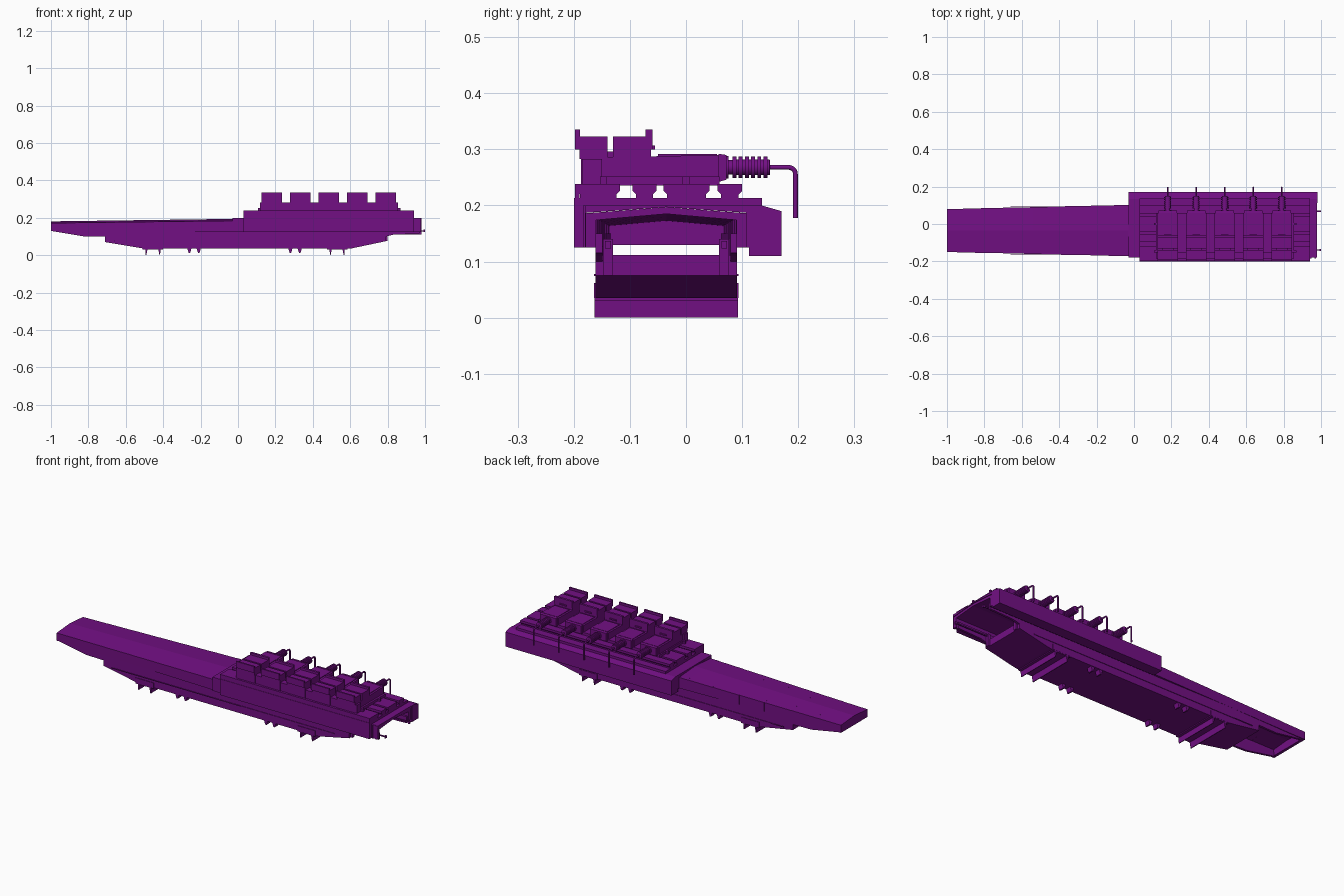
import bpy, bmesh, math
from mathutils import Vector

if "Cube" in bpy.data.objects:
    bpy.data.objects.remove(bpy.data.objects["Cube"])

MAT = bpy.data.materials.new("purple_paint")
MAT.diffuse_color = (0.17, 0.005, 0.23, 1)
MAT.use_nodes = True
MAT.node_tree.nodes["Principled BSDF"].inputs["Base Color"].default_value = MAT.diffuse_color
C = -0.035                                   # y of the hull centreline


def finish(name, bm):
    bmesh.ops.recalc_face_normals(bm, faces=bm.faces)
    me = bpy.data.meshes.new(name)
    bm.to_mesh(me)
    bm.free()
    me.materials.append(MAT)
    ob = bpy.data.objects.new(name, me)
    bpy.context.collection.objects.link(ob)
    return ob


def loft(name, rings):
    """Skin closed rings of equal length and cap both ends."""
    bm = bmesh.new()
    vs = [[bm.verts.new(p) for p in r] for r in rings]
    n = len(vs[0])
    for a, b in zip(vs, vs[1:]):
        for i in range(n):
            bm.faces.new((a[i], a[(i + 1) % n], b[(i + 1) % n], b[i]))
    bm.faces.new(vs[0])
    bm.faces.new(vs[-1])
    return finish(name, bm)


def along_x(name, pts, x0, x1):
    return loft(name, [[(x, y, z) for y, z in pts] for x in (x0, x1)])


def along_y(name, pts, y0, y1):
    return loft(name, [[(x, y, z) for x, z in pts] for y in (y0, y1)])


def box(name, x0, x1, y0, y1, z0, z1):
    return along_x(name, [(y0, z0), (y1, z0), (y1, z1), (y0, z1)], x0, x1)


def lathe_y(name, x, z, prof, n=16):
    ob = loft(name, [[(x + r * math.cos(i * math.tau / n), y, z + r * math.sin(i * math.tau / n))
                      for i in range(n)] for y, r in prof])
    for p in ob.data.polygons:
        p.use_smooth = len(p.vertices) == 4
    ob.data.set_sharp_from_angle(angle=math.radians(35))
    return ob


def tube(name, pts, r):
    cu = bpy.data.curves.new(name, 'CURVE')
    cu.dimensions = '3D'
    cu.bevel_depth = r
    cu.bevel_resolution = 2
    cu.use_fill_caps = True
    sp = cu.splines.new('POLY')
    sp.points.add(len(pts) - 1)
    for p, q in zip(sp.points, pts):
        p.co = (*q, 1)
    cu.materials.append(MAT)
    bpy.context.collection.objects.link(bpy.data.objects.new(name, cu))


def shell_section(x, w, top, ridge, low, t):
    """Peaked roof with side skirts, open underneath."""
    return [(x, C + y, z) for y, z in (
        (-w, low), (-w, top), (0, ridge), (w, top), (w, low),
        (w - t, low), (w - t, top - t * .6), (0, ridge - t * .6), (-w + t, top - t * .6), (-w + t, low))]


# Telescoping roof over the long nose, each segment slightly larger than the last
xs = [-1, -.85, -.70, -.54, -.39, -.23, -.08, .02]
for i, (a, b) in enumerate(zip(xs, xs[1:])):
    rings = []
    for x in (a, b):
        f = (x + 1) / 1.02
        w = .114 + .024 * f + (.0012 if x == a else 0)
        rings.append(shell_section(x, w, .172 + .013 * f, .181 + .014 * f, .130 - .005 * f, .014))
    loft(f"roof_segment_{i}", rings)
along_x("nose_cap", [(C - .112, .13), (C + .112, .13), (C + .112, .172), (C, .18), (C - .112, .172)], -1, -.985)
loft("rear_roof", [shell_section(x, .145, .186, .197, .125, .02) for x in (-.03, .975)])

# Hull side plates, tapering towards the nose
side = [(-1, .13), (-.82, .10), (-.71, .10), (-.71, .07), (-.5, .035), (.6, .035),
        (.79, .075), (.79, .10), (.83, .11), (.97, .115), (.97, .15), (-.5, .15), (-1, .15)]
for s in (-1, 1):
    def hw(x):
        return .110 + .016 * min(1, (x + 1) / .5)
    loft(f"hull_side_{'front' if s < 0 else 'back'}",
         [[(x, C + s * (hw(x) - d), z) for x, z in side] for d in (0, .012)])
    yo = C + s * .126
    box("hull_side_strake", -.66, .70, *sorted((yo, yo + s * .003)), .074, .078)
    for x in (-.455, .53):
        box("hull_side_panel", x - .055, x + .055, *sorted((yo, yo + s * .003)), .035, .062)

# Closed belly pan with sloping ends
along_y("belly_pan", [(-.71, .07), (-.5, .035), (.6, .035), (.79, .075), (.79, .112),
                      (.775, .112), (.775, .085), (.595, .047), (-.495, .047), (-.695, .08),
                      (-.695, .112), (-.71, .112)], C - .118, C + .118)

# Support feet: full-width crossbars and small edge nubs
for x in (-.455, .53):
    for dx in (-.034, .034):
        s = 1 if dx > 0 else -1
        along_y("foot_crossbar", [(x + dx - .006, .036), (x + dx + .006, .036),
                                  (x + dx + .002 + s * .003, 0), (x + dx - .002 + s * .003, 0)], C - .128, C + .128)
    box("foot_plate", x - .055, x + .055, C - .128, C + .128, .030, .037)
for x in (-.26, -.21, .28, .33):
    for s in (-1, 1):
        y = C + s * .108
        along_y("foot_nub", [(x - .011, .036), (x + .011, .036), (x + .004, .012), (x - .004, .012)], y - .015, y + .015)

# Rear hood around the roof
U = [(-.18, .125), (-.18, .2), (.112, .2), (.112, .125), (.108, .125), (.108, .187),
     (C, .197), (-.178, .187), (-.178, .125)]
along_x("hood_collar", U, -.03, .978)
along_x("hood_back_panel", [(.112, .11), (.17, .11), (.17, .19), (.135, .2), (.135, .213), (.10, .213),
                            (.10, .199), (.112, .199)], .03, .94)
for a, b in ((-.03, .03), (.94, .98)):
    along_x("hood_back_panel_end", [(.112, .11), (.17, .11), (.17, .19), (.135, .2), (.112, .2)], a, b)
box("hood_front_wall", .03, .94, -.2, -.18, .125, .213)
box("hood_front_lower_lip", .03, .94, -.2, -.178, .125, .13)
box("hood_deck", .03, .94, -.2, .11, .198, .213)
for x in (.945, .97):
    box("hood_end_rib", x - .004, x + .004, -.184, -.178, .125, .2)

# Lengthwise rails on the deck, with open channels between
for a, b in ((-.195, -.118), (-.095, -.053), (-.040, .042), (.056, .10)):
    e = .006
    along_x("deck_rail", [(a + e, .212), (b - e, .212), (b - e, .220), (b, .226), (b, .238), (a, .238),
                          (a, .226), (a + e, .220)], .03, .94)
box("front_fascia", .03, .94, -.198, -.19, .205, .238)

# Continuous bed under the row of modules
box("module_bed", .118, .855, -.185, .06, .236, .252)
box("module_bed_front", .118, .855, -.185, -.150, .25, .283)

for i in range(5):
    x = .18 + .1525 * i
    a, b = x - .055, x + .055
    # Main module body with chamfered back
    along_x("module_body", [(-.187, .237), (.058, .237), (.058, .29), (-.187, .285)], a, b)
    along_x("module_back", [(.058, .242), (.072, .246), (.072, .29), (.058, .292)], a + .006, b - .006)
    box("module_lid", a + .01, b - .01, -.05, .055, .285, .292)
    # Raised twin blocks and flanges on top
    box("module_top_front", a, b, -.190, -.140, .283, .323)
    box("module_top_back", a, b, -.130, -.062, .283, .323)
    box("module_top_web", x - .03, x + .03, -.142, -.128, .283, .296)
    box("flange_front", a, b, -.198, -.189, .300, .335)
    box("flange_back", a, b, -.072, -.060, .300, .335)
    box("flange_clip", x - .02, x + .02, -.062, -.055, .300, .307)
    # Ribbed exhaust and bent pipe
    prof = [(.068, .02), (.076, .02), (.076, .013), (.083, .013)]
    for k in range(6):
        y = .083 + k * .011
        prof += [(y, .019), (y + .007, .019), (y + .007, .014), (y + .011, .014)]
    prof += [(.150, .012)]
    lathe_y("ribbed_exhaust", x, .268, prof)
    bend = [(x, .183 + .012 * math.sin(t), .256 + .012 * math.cos(t))
            for t in [k * math.pi / 10 for k in range(6)]]
    tube("bent_pipe", [(x, .145, .268)] + bend + [(x, .195, .178)], .0042)

# Pins at both ends of the module row
for x in (.112, .862):
    for y in (-.147, 0):
        box("bed_pin", x - .006, x + .006, y - .006, y + .006, .212, .252)

# Rear hooks with brackets inside the hull mouth
for y in (-.139, .068):
    box("hook_bracket", .785, .80, y - .009, y + .009, .075, .14)
    box("hook_arm", .79, .998, y - .003, y + .003, .127, .133)
    box("hook_tip", .992, 1.0, y - .005, y + .005, .123, .137)
